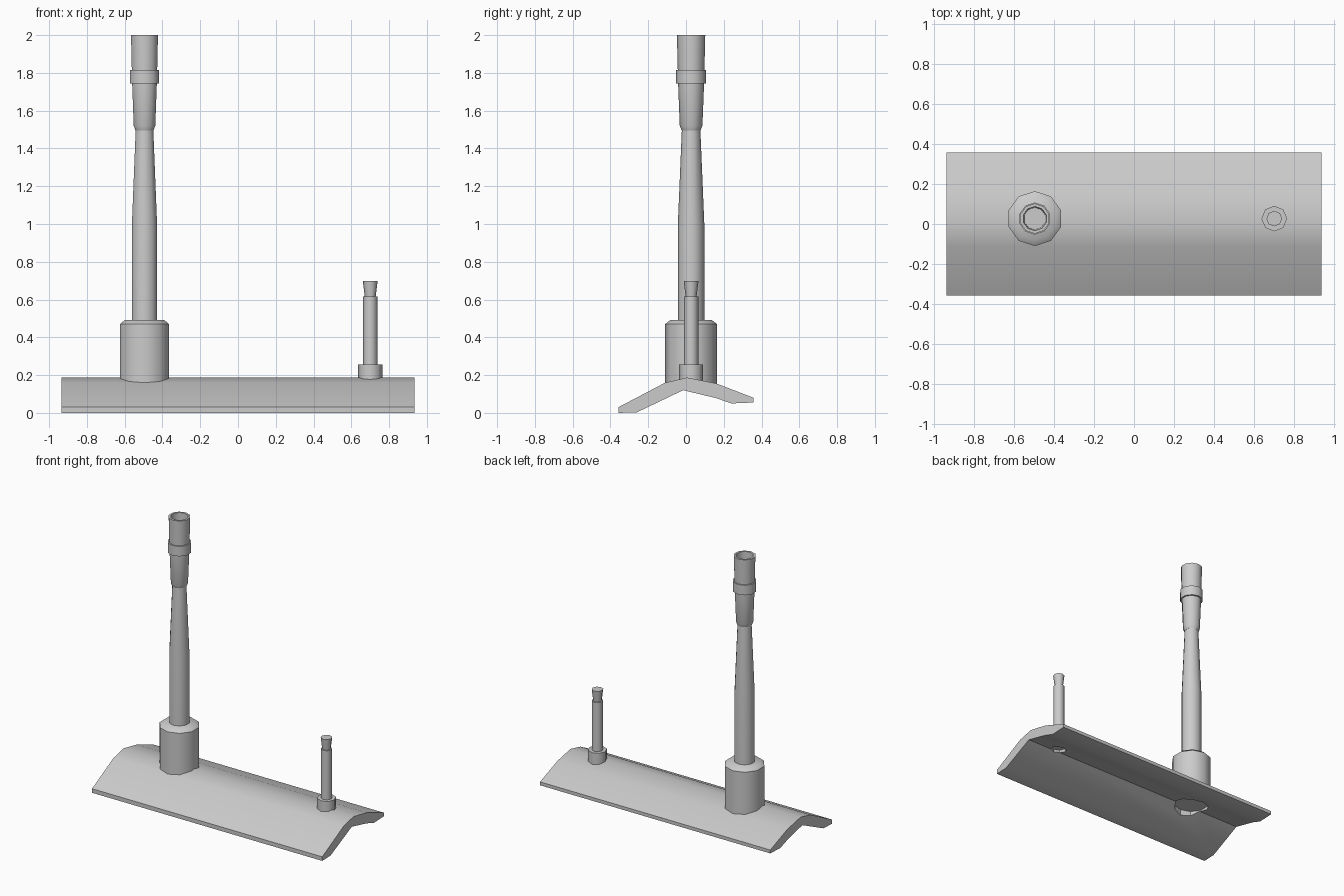
import bpy, bmesh, math

if "Cube" in bpy.data.objects:
    bpy.data.objects.remove(bpy.data.objects["Cube"])

POLE = (-0.495, 0.027)   # axis of the tall pipe
POST = (0.70, 0.027)     # axis of the short post


def finish(name, bm, angle):
    bmesh.ops.recalc_face_normals(bm, faces=bm.faces)
    mesh = bpy.data.meshes.new(name)
    bm.to_mesh(mesh)
    bm.free()
    ob = bpy.data.objects.new(name, mesh)
    bpy.context.collection.objects.link(ob)
    smooth(ob, angle)
    return ob


def smooth(ob, angle):
    bpy.ops.object.select_all(action='DESELECT')
    ob.select_set(True)
    bpy.context.view_layer.objects.active = ob
    bpy.ops.object.shade_smooth_by_angle(angle=math.radians(angle))


def lathe(name, axis, profile, sides, angle=42):
    """Turn (radius, z) points about a vertical axis; both ends are capped."""
    bm = bmesh.new()
    rings = []
    for r, z in profile:
        ring = []
        for i in range(sides):
            a = math.pi / 2 + math.tau * i / sides
            ring.append(bm.verts.new((axis[0] + r * math.cos(a), axis[1] + r * math.sin(a), z)))
        rings.append(ring)
    for lo, hi in zip(rings, rings[1:]):
        for i in range(sides):
            j = (i + 1) % sides
            bm.faces.new((lo[i], lo[j], hi[j], hi[i]))
    bm.faces.new(rings[0])
    bm.faces.new(rings[-1])
    return finish(name, bm, angle)


# Bent base plate: (y, z) section extruded along x
section = [(-0.358, 0.03), (-0.11, 0.16), (0.005, 0.187), (0.16, 0.156),
           (0.358, 0.08), (0.358, 0.055), (0.24, 0.05), (0.16, 0.078),
           (-0.015, 0.12), (-0.26, 0.003), (-0.358, 0.0)]
bm = bmesh.new()
face = bm.faces.new([bm.verts.new((-0.935, y, z)) for y, z in section])
ext = bmesh.ops.extrude_face_region(bm, geom=[face])
verts = [v for v in ext['geom'] if isinstance(v, bmesh.types.BMVert)]
bmesh.ops.translate(bm, verts=verts, vec=(1.87, 0, 0))
if not face.is_valid or len(bm.faces) < len(section) + 2:
    bm.faces.new([v for v in bm.verts if v.co.x < 0])
plate = finish("base_plate", bm, 32)

# Sockets sunk into the underside of the plate
for axis, r, sides in ((POLE, 0.118, 10), (POST, 0.054, 8)):
    cutter = lathe("socket_cutter", axis, [(r, -0.1), (r, 0.135)], sides)
    cutter.hide_render = True
    mod = plate.modifiers.new("socket", 'BOOLEAN')
    mod.operation = 'DIFFERENCE'
    mod.solver = 'EXACT'
    mod.object = cutter
    bpy.context.view_layer.objects.active = plate
    bpy.ops.object.modifier_apply(modifier=mod.name)
    bpy.data.objects.remove(cutter)
smooth(plate, 32)

# Tall pipe: collar, tapering tube, hollow flared mouth and its band
lathe("pipe_collar", POLE, [(0.137, 0.127), (0.137, 0.47), (0.108, 0.493)], 10)
lathe("pipe_tube", POLE, [(0.070, 0.45), (0.070, 1.0), (0.049, 1.5), (0.047, 1.53)], 10)
lathe("pipe_mouth", POLE, [(0.050, 1.495), (0.060, 1.52), (0.069, 1.75), (0.075, 2.0),
                           (0.060, 2.0), (0.052, 1.7)], 10)
lathe("pipe_band", POLE, [(0.066, 1.743), (0.080, 1.743), (0.080, 1.816), (0.066, 1.816)], 10)

# Short post: foot, stem and flared tip
lathe("post_foot", POST, [(0.064, 0.137), (0.064, 0.255)], 8, 50)
lathe("post_stem", POST, [(0.038, 0.24), (0.038, 0.615)], 8, 50)
lathe("post_tip", POST, [(0.027, 0.60), (0.039, 0.698)], 8, 50)
